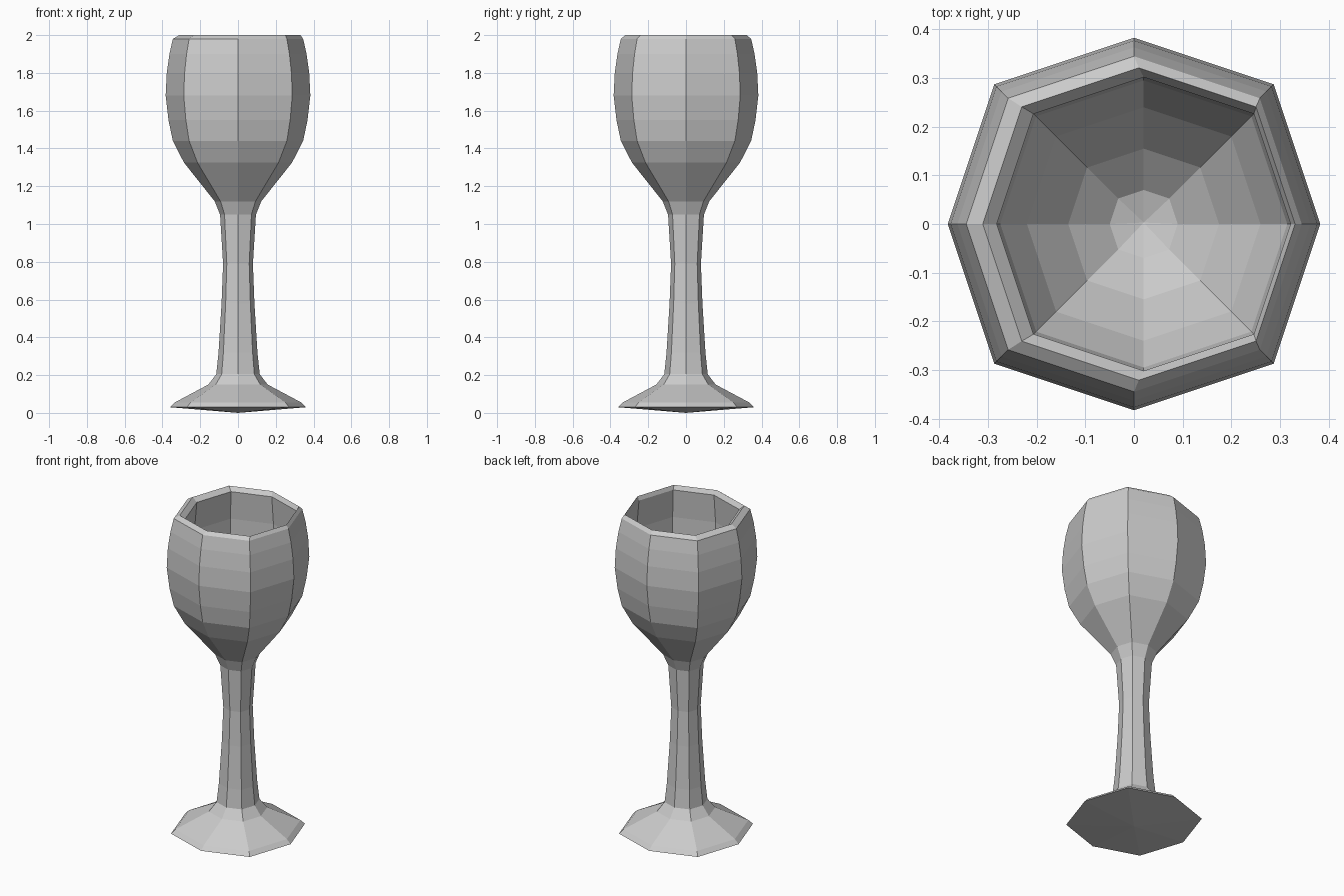
import bpy, bmesh

if "Cube" in bpy.data.objects:
    bpy.data.objects.remove(bpy.data.objects["Cube"])

# Slightly squarish octagon cross-section
OCT = [(1, 0), (.75, .75), (0, 1), (-.75, .75),
       (-1, 0), (-.75, -.75), (0, -1), (.75, -.75)]

# Outer profile from foot to rim: radius, height, x offset
outside = [(.36, .03, 0), (.335, .055, 0), (.157, .15, 0), (.115, .205, 0),
           (.103, .32, 0), (.087, .58, 0), (.079, .79, 0), (.095, 1.05, 0),
           (.123, 1.12, 0), (.286, 1.325, 0), (.345, 1.44, 0), (.368, 1.55, 0),
           (.383, 1.68, 0), (.377, 1.80, 0), (.363, 1.90, 0), (.345, 1.98, 0)]

# Rim and hollow of the bowl, set a little to one side
inside = [(.321, 2.0, .01), (.302, 1.975, .02), (.318, 1.80, .02),
          (.318, 1.65, .02), (.295, 1.5, .02), (.24, 1.39, .02),
          (.155, 1.28, .02), (.07, 1.21, .02)]

bm = bmesh.new()
rings = [[bm.verts.new((r * x + off, r * y, z)) for x, y in OCT]
         for r, z, off in outside + inside]
for a, b in zip(rings, rings[1:]):
    for i in range(8):
        j = (i + 1) % 8
        bm.faces.new((a[i], a[j], b[j], b[i]))

# Shallow cones close the underside and the bottom of the bowl
for ring, point in ((rings[0], (0, 0, 0)), (rings[-1], (.02, .003, 1.19))):
    tip = bm.verts.new(point)
    for i in range(8):
        bm.faces.new((ring[i], ring[(i + 1) % 8], tip))
bmesh.ops.recalc_face_normals(bm, faces=bm.faces[:])

mesh = bpy.data.meshes.new("goblet")
bm.to_mesh(mesh)
bm.free()
bpy.context.collection.objects.link(bpy.data.objects.new("goblet", mesh))
